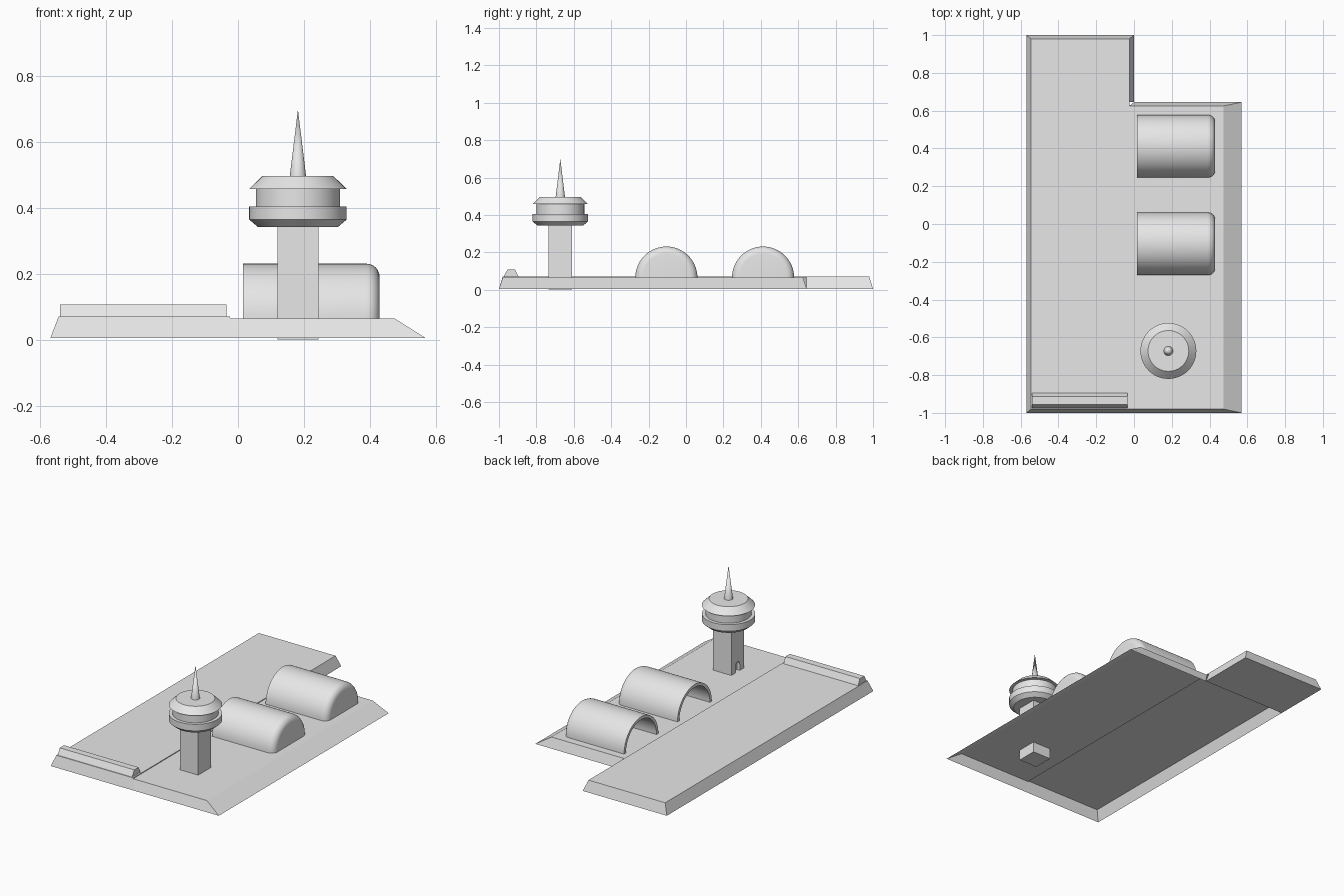
import bpy, bmesh, math
from mathutils import Vector

cube = bpy.data.objects.get("Cube")
if cube:
    bpy.data.objects.remove(cube, do_unlink=True)

grey = bpy.data.materials.new("plain_grey")
grey.use_nodes = True
COLOUR = (0.8, 0.8, 0.8, 1)
grey.diffuse_color = COLOUR
grey.node_tree.nodes["Principled BSDF"].inputs["Base Color"].default_value = COLOUR

GROUND = 0.005
PAD_Z = 0.065
RUNWAY_Z = 0.07


def finish(name, bm, smooth=False):
    bmesh.ops.remove_doubles(bm, verts=bm.verts[:], dist=0.0001)
    bmesh.ops.recalc_face_normals(bm, faces=bm.faces[:])
    mesh = bpy.data.meshes.new(name)
    bm.to_mesh(mesh)
    bm.free()
    mesh.materials.append(grey)
    obj = bpy.data.objects.new(name, mesh)
    bpy.context.collection.objects.link(obj)
    if smooth:
        bpy.ops.object.select_all(action='DESELECT')
        obj.select_set(True)
        bpy.context.view_layer.objects.active = obj
        bpy.ops.object.shade_smooth_by_angle(angle=math.radians(30))
    return obj


def slab(bm, low, high, z0, z1, sides):
    """Sloped block from two (x0, x1, y0, y1) rectangles, with only the named sides."""
    def ring(r, z):
        x0, x1, y0, y1 = r
        return [bm.verts.new(p) for p in ((x0, y0, z), (x1, y0, z), (x1, y1, z), (x0, y1, z))]
    b, t = ring(low, z0), ring(high, z1)
    for i, side in enumerate(("front", "right", "back", "left")):
        if side in sides:
            j = (i + 1) % 4
            bm.faces.new((b[i], b[j], t[j], t[i]))
    if "top" in sides:
        bm.faces.new(t)
    if "bottom" in sides:
        bm.faces.new(b[::-1])


def revolve(bm, profile, place, sweep, steps):
    """Sweep (radius, height) points round an axis; place maps them to space."""
    rows = []
    for i in range(steps + 1):
        a = sweep * i / steps
        rows.append([bm.verts.new(place(r * math.cos(a), r * math.sin(a), h)) for r, h in profile])
    for p, q in zip(rows, rows[1:]):
        for k in range(len(profile) - 1):
            corners = [p[k], q[k], q[k + 1], p[k + 1]]
            if profile[k][0] == 0:
                corners.pop(1)
            elif profile[k + 1][0] == 0:
                corners.pop(2)
            bm.faces.new(corners)


# Runway: open underneath, except for the closed far end
bm = bmesh.new()
slab(bm, (-0.57, 0, -1, 0.645), (-0.545, -0.025, -0.98, 0.645), GROUND, RUNWAY_Z,
     ("front", "left", "top"))
slab(bm, (-0.57, 0, 0.645, 1), (-0.545, -0.025, 0.645, 0.98), GROUND, RUNWAY_Z,
     ("right", "back", "left", "top", "bottom"))
slab(bm, (-0.545, -0.025, -0.98, 0.645), (-0.545, -0.025, -0.98, 0.645), PAD_Z, RUNWAY_Z,
     ("right",))
finish("runway", bm)

# Apron beside the runway, with a long bank on its outer side
bm = bmesh.new()
slab(bm, (0, 0.57, -1, 0.645), (-0.025, 0.475, -0.98, 0.625), GROUND, PAD_Z,
     ("front", "right", "back", "top"))
finish("apron", bm)

# Low barrier across the runway's front end
bm = bmesh.new()
slab(bm, (-0.54, -0.035, -0.975, -0.895), (-0.54, -0.035, -0.955, -0.913), RUNWAY_Z, 0.107,
     ("front", "right", "back", "left", "top", "bottom"))
finish("runway_barrier", bm)

# Hangars: hollow half barrels, open to the runway and rounded at the closed end
R, BEVEL, MOUTH, END = 0.166, 0.04, 0.015, 0.43
shell = [(0, END - 0.02), (R - 0.04, END - 0.02), (R - 0.018, END - 0.05),
         (R - 0.018, MOUTH), (R, MOUTH)]
for i in range(7):
    a = math.pi / 2 * i / 6
    shell.append((R - BEVEL + BEVEL * math.cos(a), END - BEVEL + BEVEL * math.sin(a)))
shell.append((0, END))
for name, y in (("front_hangar", -0.105), ("back_hangar", 0.412)):
    bm = bmesh.new()
    revolve(bm, shell, lambda u, v, h: (h, y + u, PAD_Z + v), math.pi, 32)
    finish(name, bm, smooth=True)

# Tower shaft
TX, TY, HALF = 0.182, -0.672, 0.062
bm = bmesh.new()
box = (TX - HALF, TX + HALF, TY - HALF, TY + HALF)
slab(bm, box, box, 0, 0.345, ("front", "right", "back", "left", "top", "bottom"))
shaft = finish("tower_shaft", bm)

# Arched doorway cut into the shaft on the runway side
bm = bmesh.new()
outline = [(-0.02, PAD_Z), (0.02, PAD_Z)]
outline += [(0.02 * math.cos(math.pi * i / 8), 0.105 + 0.02 * math.sin(math.pi * i / 8))
            for i in range(9)]
face = bm.faces.new([bm.verts.new((TX - HALF - 0.02, TY + u, z)) for u, z in outline])
grown = bmesh.ops.extrude_face_region(bm, geom=[face])
bmesh.ops.translate(bm, vec=Vector((0.04, 0, 0)),
                    verts=[g for g in grown["geom"] if isinstance(g, bmesh.types.BMVert)])
cutter = finish("doorway_cutter", bm)
cutter.hide_render = True
cut = shaft.modifiers.new("doorway", 'BOOLEAN')
cut.operation = 'DIFFERENCE'
cut.solver = 'EXACT'
cut.object = cutter
bpy.context.view_layer.update()
shaft.data = bpy.data.meshes.new_from_object(
    shaft.evaluated_get(bpy.context.evaluated_depsgraph_get()))
shaft.modifiers.clear()
bpy.data.objects.remove(cutter, do_unlink=True)


def tower_point(u, v, h):
    return (TX + u, TY + v, h)


# Control room: balcony ring, glazed drum and sloped roof
head = [(0, 0.343), (0.122, 0.343), (0.148, 0.365), (0.148, 0.405), (0.128, 0.405),
        (0.128, 0.458), (0.148, 0.458), (0.108, 0.497), (0, 0.497)]
bm = bmesh.new()
revolve(bm, head, tower_point, math.tau, 48)
finish("control_room", bm, smooth=True)

# Spire
bm = bmesh.new()
revolve(bm, [(0, 0.495), (0.025, 0.495), (0, 0.699)], tower_point, math.tau, 24)
finish("spire", bm, smooth=True)
